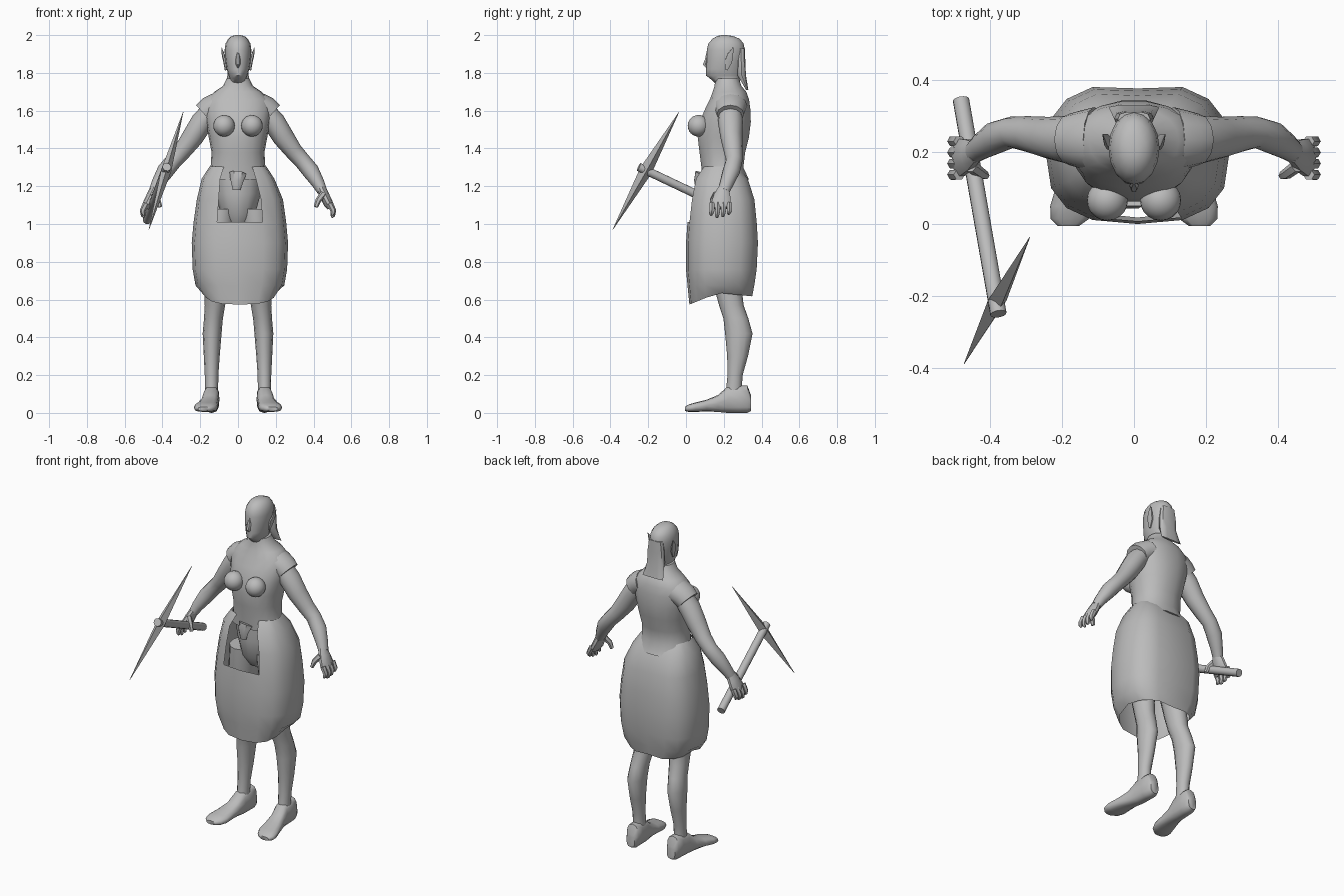
import bpy, bmesh, math
from mathutils import Vector

grey = bpy.data.materials.new("plain grey")
grey.diffuse_color = (0.5, 0.5, 0.5, 1)
X, Y, Z = Vector((1, 0, 0)), Vector((0, 1, 0)), Vector((0, 0, 1))


def ring(c, u, v, n, e=2):
    """Superellipse ring around c with half axes u and v."""
    pts = []
    for i in range(n):
        a = 2 * math.pi * i / n
        ca, sa = math.cos(a), math.sin(a)
        pts.append(Vector(c) + u * math.copysign(abs(ca) ** (2 / e), ca)
                   + v * math.copysign(abs(sa) ** (2 / e), sa))
    return pts


def loft(name, rings, caps=True, edit=None, angle=45):
    bm = bmesh.new()
    vs = [[bm.verts.new(p) for p in r] for r in rings]
    n = len(vs[0])
    for a, b in zip(vs, vs[1:]):
        for i in range(n):
            j = (i + 1) % n
            bm.faces.new((a[i], a[j], b[j], b[i]))
    if caps:
        bm.faces.new(vs[0])
        bm.faces.new(vs[-1])
    if edit:
        edit(bm)
    bmesh.ops.recalc_face_normals(bm, faces=bm.faces)
    me = bpy.data.meshes.new(name)
    bm.to_mesh(me)
    bm.free()
    ob = bpy.data.objects.new(name, me)
    bpy.context.collection.objects.link(ob)
    me.materials.append(grey)
    bpy.ops.object.select_all(action='DESELECT')
    ob.select_set(True)
    bpy.context.view_layer.objects.active = ob
    bpy.ops.object.shade_smooth_by_angle(angle=math.radians(angle))
    return ob


def slab(name, rows, n=14, e=2, **kw):
    """Horizontal sections: z, centre x, half width, front y, back y."""
    return loft(name, [ring((cx, (f + b) / 2, z), X * hw, Y * (b - f) / 2, n, e)
                       for z, cx, hw, f, b in rows], **kw)


def tube(name, rows, n=10, **kw):
    """Sections across a path: x, y, z, side radius, depth radius."""
    p = [Vector(r[:3]) for r in rows]
    rings = []
    for i, r in enumerate(rows):
        d = (p[min(i + 1, len(p) - 1)] - p[max(i - 1, 0)]).normalized()
        v = (Y - d * Y.dot(d)).normalized()
        rings.append(ring(p[i], v.cross(d) * r[3], v * r[4], n))
    return loft(name, rings, **kw)


# Torso with flared tunic hem
slab("torso", [(1.235, 0, .165, .085, .335), (1.30, 0, .145, .08, .305),
               (1.38, 0, .14, .07, .315), (1.46, 0, .155, .06, .335),
               (1.54, 0, .17, .07, .345), (1.61, 0, .18, .10, .342),
               (1.66, 0, .168, .125, .335), (1.70, 0, .125, .14, .32),
               (1.73, 0, .08, .15, .295), (1.77, 0, .06, .155, .28)], n=18, e=2.2)

# Head
slab("head", [(1.74, 0, .055, .16, .285), (1.772, 0, .045, .125, .285),
              (1.785, 0, .05, .107, .29), (1.82, 0, .06, .106, .295),
              (1.87, 0, .068, .108, .305), (1.92, 0, .071, .11, .312),
              (1.955, 0, .066, .118, .305), (1.98, 0, .052, .14, .285),
              (1.995, 0, .034, .165, .25), (2.0, 0, .012, .19, .215)], n=16)
tube("nose", [(0, .115, 1.915, .004, .006), (0, .108, 1.87, .013, .009),
              (0, .103, 1.845, .012, .016), (0, .112, 1.83, .006, .008)], n=6)
slab("hair", [(1.93, 0, .045, .27, .312), (1.86, 0, .055, .27, .315),
              (1.79, 0, .056, .27, .318), (1.71, 0, .07, .318, .33)], n=10, e=3)

# Pelvis and front cloth inside the skirt opening
slab("pelvis", [(1.28, 0, .135, .09, .30), (1.16, 0, .12, .085, .30),
                (1.05, 0, .09, .10, .29), (.98, 0, .05, .15, .25)], n=12)
tube("front_tongue", [(0, .075, 1.27, .045, .03), (-.005, .06, 1.23, .035, .02),
                      (-.008, .062, 1.18, .02, .012)], n=6)


# Hollow skirt: notch at the front, seam at the back, uneven hem
def shape_skirt(bm):
    bmesh.ops.delete(bm, geom=[f for f in bm.faces if f.calc_center_median().z > 1.0
                               and f.calc_center_median().y < .15
                               and abs(f.calc_center_median().x) < .085], context='FACES')
    for v in bm.verts:
        if v.co.y > .3 and abs(v.co.x) < .03:
            v.co.y -= .015
        if v.co.z < .61:
            y = v.co.y
            v.co.z = .566 + .07 * min(1, y / .17) - .02 * max(0, (y - .17) / .19)


slab("skirt", [(1.305, 0, .15, .09, .28), (1.24, 0, .192, .045, .335),
               (1.13, .01, .228, .022, .372), (1.01, .01, .245, .008, .385),
               (.90, .01, .255, .0, .392), (.76, .01, .25, .0, .385),
               (.675, .01, .235, .008, .372), (.60, .01, .19, .018, .36)],
     n=16, e=2.7, caps=False, edit=shape_skirt, angle=35)

for s, side in ((-1, "right"), (1, "left")):
    # Breast
    bpy.ops.mesh.primitive_uv_sphere_add(segments=20, ring_count=12, radius=.057,
                                         location=(s * .074, .066, 1.52))
    ob = bpy.context.object
    ob.name = side + "_breast"
    ob.data.materials.append(grey)
    bpy.ops.object.shade_smooth()

    # Pointed ear
    tube(side + "_ear", [(s * .064, .215, 1.815, .006, .006), (s * .07, .225, 1.86, .008, .022),
                         (s * .078, .235, 1.895, .008, .018),
                         (s * .087, .25, 1.935, .001, .001)], n=6)

    # Sleeve and arm
    tube(side + "_sleeve", [(s * .11, .235, 1.625, .07, .09), (s * .15, .235, 1.605, .07, .08),
                            (s * .178, .235, 1.58, .066, .072)], n=12)
    tube(side + "_arm", [(s * .13, .235, 1.61, .055, .06), (s * .19, .235, 1.54, .06, .066),
                         (s * .24, .24, 1.46, .057, .058), (s * .295, .25, 1.385, .047, .05),
                         (s * .34, .255, 1.335, .044, .044), (s * .385, .24, 1.28, .045, .046),
                         (s * .425, .215, 1.215, .034, .037), (s * .445, .2, 1.175, .027, .032)], n=12)

    # Hand
    tube(side + "_palm", [(s * .44, .2, 1.19, .024, .03), (s * .458, .192, 1.15, .026, .045),
                          (s * .48, .185, 1.105, .025, .055), (s * .49, .185, 1.085, .018, .05)])
    for i in range(4):
        y = .137 + i * .031
        tip = 1.03 + .012 * abs(i - 1.3)
        tube(f"{side}_finger_{i + 1}", [(s * .486, y, 1.11, .017, .016),
                                        (s * .505, y, 1.07, .015, .015),
                                        (s * .502, y - .004, tip + .01, .012, .012),
                                        (s * .496, y - .004, tip, .005, .006)], n=6)
    tube(side + "_thumb", [(s * .452, .16, 1.16, .018, .018), (s * .425, .14, 1.125, .016, .016),
                           (s * .412, .135, 1.09, .011, .012)], n=6)

    # Leg
    slab(side + "_leg", [(1.08, s * .09, .085, .10, .30), (.85, s * .11, .08, .11, .30),
                         (.66, s * .118, .06, .15, .295), (.57, s * .122, .054, .175, .305),
                         (.50, s * .13, .05, .198, .33), (.42, s * .137, .05, .207, .352),
                         (.30, s * .139, .042, .218, .328), (.20, s * .14, .036, .22, .30),
                         (.13, s * .14, .035, .213, .295), (.06, s * .14, .035, .2, .3)], n=12)

    # Foot, lofted from heel to toe
    loft(side + "_foot", [ring((s * cx, y, (a + b) / 2), X * hw, Z * (b - a) / 2, 12, 2.6)
                          for y, cx, hw, a, b in
                          ((.345, .138, .028, .01, .09), (.325, .138, .04, .0, .145),
                           (.28, .14, .042, .0, .145), (.22, .142, .043, .0, .14),
                           (.17, .15, .046, .005, .095), (.11, .16, .055, .008, .07),
                           (.05, .17, .063, .005, .055), (.015, .178, .054, .005, .045),
                           (-.005, .182, .03, .01, .032))])

# Pickaxe held in the figure's right hand
tube("pick_handle", [(-.481, .345, 1.02, .023, .023), (-.377, -.25, 1.302, .023, .023)], n=12)
tube("pick_blade", [(-.29, -.037, 1.593, .001, .001), (-.38, -.212, 1.283, .027, .034),
                    (-.472, -.388, .97, .001, .001)], n=4, angle=20)
